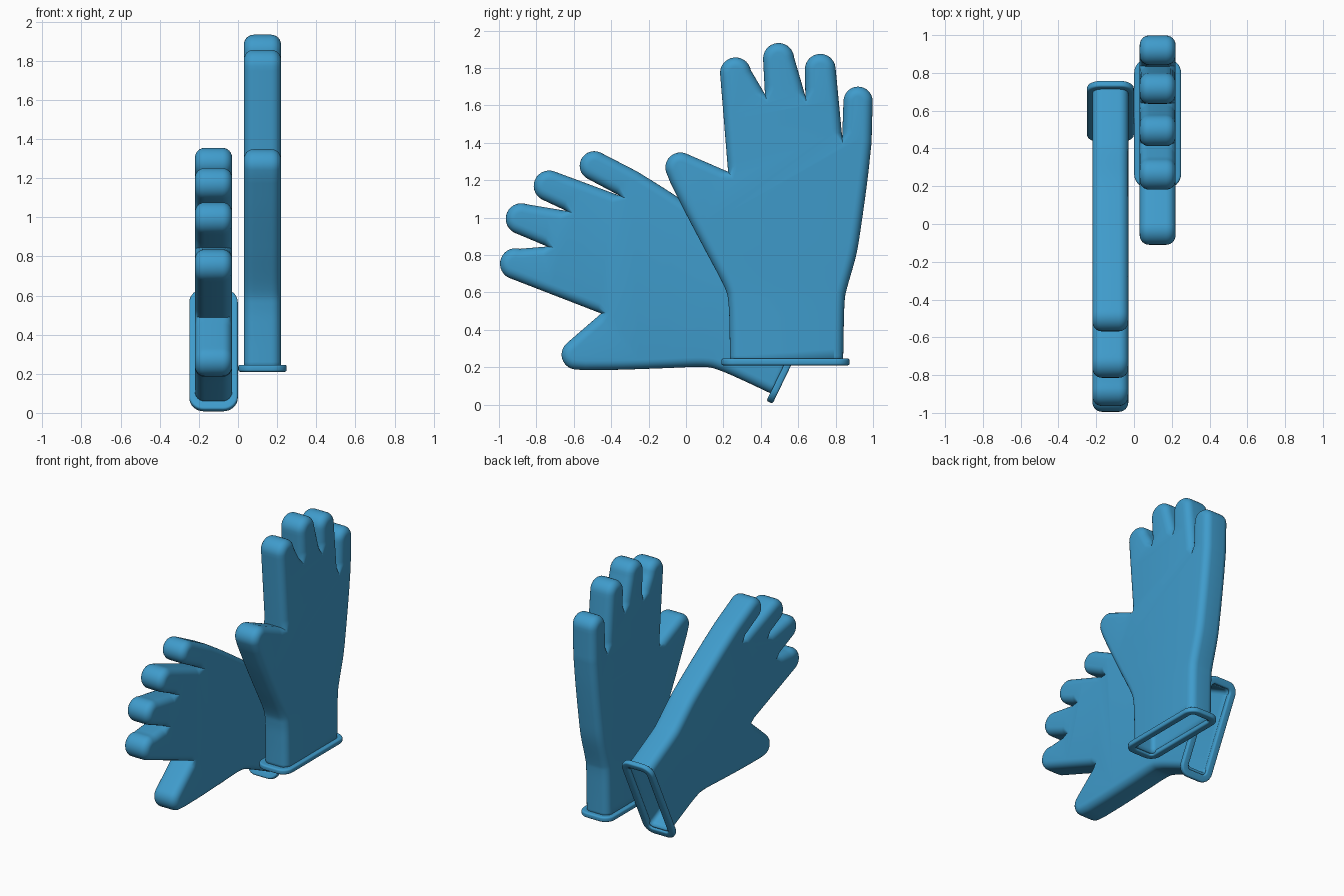
import bpy, bmesh, math
from mathutils import Vector

if "Cube" in bpy.data.objects:
    bpy.data.objects.remove(bpy.data.objects["Cube"])

ANCHOR = Vector((0.532, 0.21))      # middle of the cuff opening in (y, z)
HALF, ROUND = 0.095, 0.05           # half thickness of the glove, edge rounding


def arc(cx, cy, r, a0, a1, n=14):
    """Rounded fingertip, running clockwise."""
    angles = [math.radians(a0 + (a1 - a0) * i / n) for i in range(n + 1)]
    return [Vector((cx + r * math.cos(a), cy + r * math.sin(a))) for a in angles]


def spline(pts, n=5):
    """Smooth curve through the given points."""
    p = [Vector(q) for q in pts]
    p = [p[0] * 2 - p[1]] + p + [p[-1] * 2 - p[-2]]
    out = []
    for a, b, c, d in zip(p, p[1:], p[2:], p[3:]):
        for i in range(n):
            t = i / n
            out.append(0.5 * (2 * b + (c - a) * t + (2 * a - 5 * b + 4 * c - d) * t * t
                              + (3 * b - a - 3 * c + d) * t ** 3))
    return out + [p[-2]]


def resample(pts, step=0.025):
    """Split long straight runs so the edge rounding stays even."""
    out = []
    for a, b in zip(pts, pts[1:]):
        n = max(1, round((b - a).length / step))
        out += [a.lerp(b, i / n) for i in range(n)]
    return out + [pts[-1]]


def loft(name, rows, closed_u=False, closed_v=False, caps=False):
    """Skin rows of points with quads; caps fill the first and last row."""
    bm = bmesh.new()
    vs = [[bm.verts.new(p) for p in row] for row in rows]
    nr, nc = len(vs), len(vs[0])
    for i in range(nr if closed_u else nr - 1):
        for j in range(nc if closed_v else nc - 1):
            k, m = (i + 1) % nr, (j + 1) % nc
            bm.faces.new((vs[i][j], vs[i][m], vs[k][m], vs[k][j]))
    if caps:
        bm.faces.new(vs[0])
        bm.faces.new(vs[-1])
    bmesh.ops.recalc_face_normals(bm, faces=bm.faces)
    me = bpy.data.meshes.new(name)
    bm.to_mesh(me)
    bm.free()
    return me


# Hand outline: wrist, thumb, four fingers with webs between, outer wrist
outline = spline([(0.235, 0.225), (0.233, 0.40), (0.227, 0.54), (0.205, 0.63),
                  (0.10, 0.83), (0.0, 1.02), (-0.085, 1.19)])
outline += arc(-0.03, 1.268, 0.08, 200, 65)
outline += [Vector((0.225, 1.245))]
outline += arc(0.265, 1.773, 0.083, 180, 10)
outline += [Vector((0.422, 1.66))]
outline += arc(0.495, 1.850, 0.083, 180, 5)
outline += [Vector((0.638, 1.65))]
outline += arc(0.718, 1.793, 0.082, 180, 5)
outline += [Vector((0.835, 1.43))]
outline += arc(0.920, 1.622, 0.078, 180, 0)
outline += spline([(0.992, 1.40), (0.97, 1.20), (0.937, 0.96), (0.91, 0.80), (0.86, 0.62),
                   (0.848, 0.55), (0.843, 0.40), (0.84, 0.225)])
outline = [p - ANCHOR for p in resample(outline)]

# Inward normals along the outline
inward = []
for i, p in enumerate(outline):
    a = (p - outline[i - 1]).normalized() if i else Vector((0, 1))
    b = (outline[i + 1] - p).normalized() if i < len(outline) - 1 else Vector((0, -1))
    t = (a + b).normalized()
    inward.append(Vector((t.y, -t.x)))

# Hand skin: flat faces with rounded borders, open at the wrist
steps = [math.radians(90 * i / 6) for i in range(7)]
section = [(ROUND * (1 - math.cos(a)), HALF - ROUND + ROUND * math.sin(a)) for a in steps]
section = [(d, -x) for d, x in reversed(section)] + section
rows = [[(x, *(p + n * d)) for p, n in zip(outline, inward)] for d, x in section]
hand_mesh = loft("glove_hand", rows, caps=True)


# Cuff rim: rounded rectangular ring
def rounded_rect(hx, hy, r, z):
    pts = []
    for q, (sx, sy) in enumerate([(1, 1), (-1, 1), (-1, -1), (1, -1)]):
        for i in range(9):
            a = math.radians(90 * q + 90 * i / 8)
            pts.append((sx * (hx - r) + r * math.cos(a), sy * (hy - r) + r * math.sin(a), z))
    return pts


W, H, B = 0.05, 0.036, 0.011        # rim width, height and edge rounding
profile = []
for cx, cz, q in [(W - B, H - B, 0), (B, H - B, 1), (B, B, 2), (W - B, B, 3)]:
    for i in range(5):
        a = math.radians(90 * q + 90 * i / 4)
        profile.append((cx + B * math.cos(a), cz + B * math.sin(a)))
rim_mesh = loft("cuff_rim", [rounded_rect(0.124 - d, 0.343 - d, 0.075 - d, z) for d, z in profile],
                closed_u=True, closed_v=True)

mat = bpy.data.materials.new("blue_rubber")
mat.diffuse_color = (0.05, 0.33, 0.60, 1)
mat.use_nodes = True
mat.node_tree.nodes["Principled BSDF"].inputs["Base Color"].default_value = mat.diffuse_color
for me in (hand_mesh, rim_mesh):
    me.materials.append(mat)


def add(name, me, loc, angle):
    ob = bpy.data.objects.new(name, me)
    bpy.context.collection.objects.link(ob)
    ob.location = loc
    ob.rotation_euler.x = math.radians(angle)
    return ob


# Two gloves: one upright, one leaning back
objects = []
for side, loc, angle in [("upright", (0.125, 0.532, 0.21), 0),
                         ("leaning", (-0.125, 0.612, 0.313), 64.2)]:
    hand = add(side + "_glove_hand", hand_mesh, loc, angle)
    wall = hand.modifiers.new("wall", 'SOLIDIFY')
    wall.thickness, wall.offset = 0.02, -1
    objects += [hand, add(side + "_cuff_rim", rim_mesh, loc, angle)]

for me in (hand_mesh, rim_mesh):
    me.shade_smooth()
    me.set_sharp_from_angle(angle=math.radians(40))
